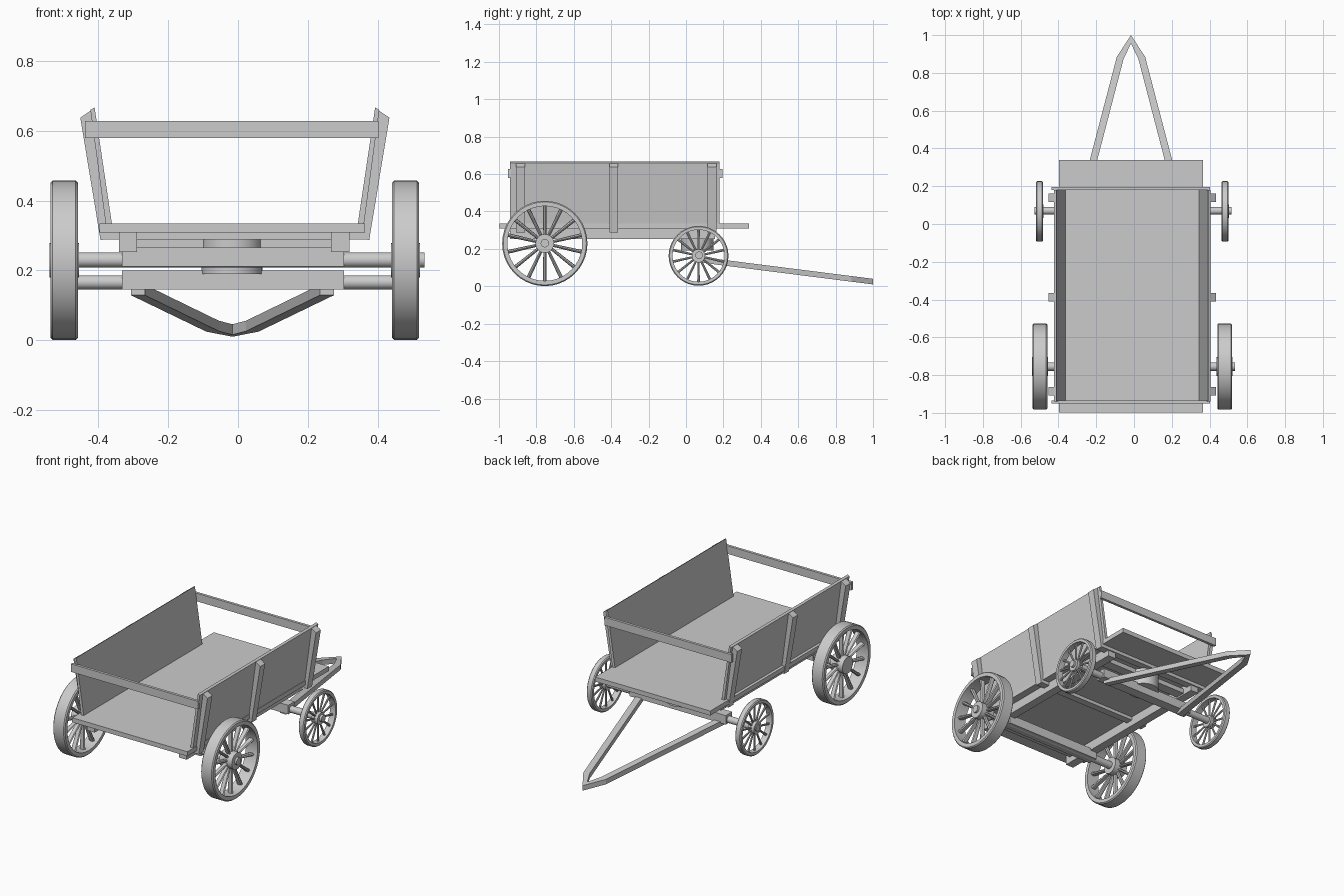
import bpy, bmesh, math
from mathutils import Matrix, Vector

if "Cube" in bpy.data.objects:
    bpy.data.objects.remove(bpy.data.objects["Cube"])

CX = -0.009  # centre line of the wagon body


def finish(bm, name, smooth=False):
    bmesh.ops.recalc_face_normals(bm, faces=bm.faces)
    me = bpy.data.meshes.new(name)
    bm.to_mesh(me)
    bm.free()
    ob = bpy.data.objects.new(name, me)
    bpy.context.collection.objects.link(ob)
    if smooth:
        bpy.ops.object.select_all(action='DESELECT')
        ob.select_set(True)
        bpy.context.view_layer.objects.active = ob
        bpy.ops.object.shade_smooth_by_angle(angle=math.radians(35))
    return ob


def box(name, x, y, z):
    """Box from (min, max) pairs."""
    bm = bmesh.new()
    size = Vector((x[1] - x[0], y[1] - y[0], z[1] - z[0]))
    mid = Vector((sum(x) / 2, sum(y) / 2, sum(z) / 2))
    bmesh.ops.create_cube(bm, size=1, matrix=Matrix.Translation(mid) @ Matrix.Diagonal((*size, 1)))
    return finish(bm, name)


def prism(name, pts, vec):
    """Polygon pushed along a vector."""
    bm = bmesh.new()
    face = bm.faces.new([bm.verts.new(p) for p in pts])
    new = bmesh.ops.extrude_face_region(bm, geom=[face])['geom']
    bmesh.ops.translate(bm, vec=vec, verts=[v for v in new if isinstance(v, bmesh.types.BMVert)])
    # extrude_face_region keeps the source face as the other cap
    return finish(bm, name)


def add_rod(bm, a, b, r1, r2, seg=16):
    a, b = Vector(a), Vector(b)
    rot = (b - a).to_track_quat('Z', 'Y').to_matrix().to_4x4()
    return bmesh.ops.create_cone(bm, cap_ends=True, segments=seg, radius1=r1, radius2=r2,
                                 depth=(b - a).length,
                                 matrix=Matrix.Translation((a + b) / 2) @ rot)['verts']


def rod(name, a, b, r, seg=20):
    bm = bmesh.new()
    add_rod(bm, a, b, r, r, seg)
    return finish(bm, name, True)


def wheel(name, x, y, z, radius, width, rim, hub_r, spokes=14):
    bm = bmesh.new()
    h, seg = width / 2, 40
    # rim: lathed section with slightly eased edges
    e = min(0.006, rim * 0.25)
    prof = [(-h, radius - rim), (-h, radius - e), (-h + e, radius),
            (h - e, radius), (h, radius - e), (h, radius - rim)]
    rings = []
    for i in range(seg):
        t = 2 * math.pi * i / seg
        rings.append([bm.verts.new((px, r * math.cos(t), r * math.sin(t))) for px, r in prof])
    for i in range(seg):
        a, b = rings[i], rings[(i + 1) % seg]
        for j in range(len(prof)):
            k = (j + 1) % len(prof)
            bm.faces.new((a[j], a[k], b[k], b[j]))
    # hub
    add_rod(bm, (-h * 1.08, 0, 0), (h * 1.08, 0, 0), hub_r, hub_r, 20)
    # spokes
    for i in range(spokes):
        t = 2 * math.pi * (i + 0.5) / spokes
        d = Vector((0, math.cos(t), math.sin(t)))
        vs = add_rod(bm, d * hub_r * 0.8, d * (radius - rim * 0.5), radius * 0.034, radius * 0.045, 8)
        for v in vs:
            v.co.x *= width * 22
    bmesh.ops.translate(bm, vec=(x, y, z), verts=bm.verts)
    return finish(bm, name, True)


# floor boards and the cross bars under them
box("floor", (-0.397, 0.364), (-0.998, 0.338), (0.308, 0.335))
for y in (-0.885, -0.385, 0.14):
    box("floor_cross_bar", (-0.385, 0.365), (y - 0.022, y + 0.022), (0.288, 0.31))

# long rails
for x in (-0.315, 0.293):
    box("long_rail", (x - 0.026, x + 0.026), (-0.94, 0.155), (0.253, 0.309))

# leaning side panels and their posts
panel = [(0.35, 0.318), (0.368, 0.318), (0.414, 0.66), (0.402, 0.667)]
post = [(0.354, 0.292), (0.385, 0.287), (0.443, 0.638), (0.41, 0.66)]
for s in (-1, 1):
    prism("side_panel", [(CX + s * x, -0.94, z) for x, z in panel], (0, 1.12, 0))
    for y in (-0.885, -0.387, 0.139):
        prism("side_post", [(CX + s * x, y - 0.023, z) for x, z in post], (0, 0.046, 0))

# bars across the open ends
for y in (-0.943, 0.188):
    box("end_bar", (-0.438, 0.402), (y - 0.008, y + 0.008), (0.58, 0.628))

# rear axle and front axle with their beams
rod("rear_axle", (-0.53, -0.755, 0.23), (0.534, -0.755, 0.23), 0.022)
box("rear_axle_beam", (-0.333, 0.304), (-0.785, -0.725), (0.211, 0.266))
rod("front_axle", (-0.526, 0.07, 0.166), (0.516, 0.07, 0.166), 0.02)
box("front_axle_beam", (-0.333, 0.304), (0.04, 0.10), (0.146, 0.20))

# steering turntable
rod("turntable", (-0.017, 0.06, 0.19), (-0.017, 0.06, 0.288), 0.087, 32)
box("turntable_beam", (-0.333, 0.304), (0.03, 0.09), (0.262, 0.29))

# wheels
for s in (-1, 1):
    wheel("rear_wheel", CX + s * 0.489, -0.755, 0.229, 0.228, 0.078, 0.028, 0.05)
    wheel("front_wheel", CX + s * 0.491, 0.067, 0.163, 0.16, 0.037, 0.021, 0.036)


# forked draw bar sloping down to its tip
def draw_z(y):
    return 0.129 - 0.119 * (y - 0.06) / 0.94


outer = [(0.291, 0.06), (0.075, 0.885), (0, 1.0)]
inner = [(0, 0.955), (0.039, 0.875), (0.251, 0.06)]
for s in (-1, 1):
    prism("draw_bar_arm", [(-0.016 + s * x, y, draw_z(y)) for x, y in outer + inner], (0, 0, 0.03))
